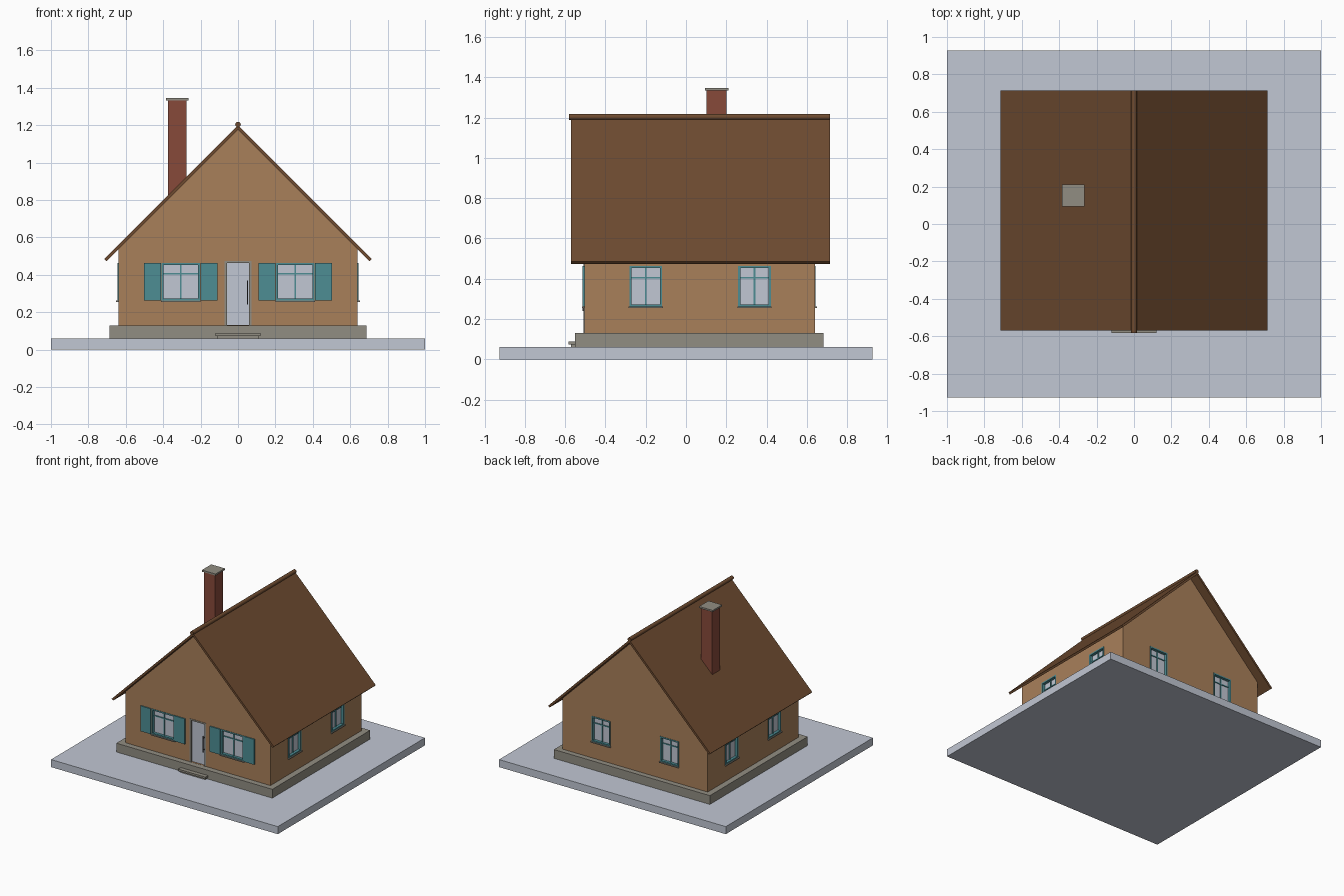
import bpy, bmesh, math
from mathutils import Matrix

if "Cube" in bpy.data.objects:
    bpy.data.objects.remove(bpy.data.objects["Cube"])


def material(name, rgb):
    m = bpy.data.materials.new(name)
    lin = [((c / 255 + 0.055) / 1.055) ** 2.4 for c in rgb]
    m.diffuse_color = (*lin, 1)
    m.use_nodes = True
    m.node_tree.nodes["Principled BSDF"].inputs["Base Color"].default_value = m.diffuse_color
    return m


PLASTER = material("tan plaster", (169, 128, 90))
ROOF = material("brown roof", (110, 75, 48))
PALE = material("pale grey", (193, 199, 211))
STONE = material("grey stone", (145, 141, 130))
BRICK = material("red brick", (135, 74, 58))
TEAL = material("teal paint", (77, 141, 148))
DARK = material("dark metal", (70, 72, 74))


def finish(name, bm, mat, angle=0):
    bmesh.ops.rotate(bm, verts=bm.verts, matrix=Matrix.Rotation(math.radians(angle), 3, 'Z'))
    bmesh.ops.recalc_face_normals(bm, faces=bm.faces)
    me = bpy.data.meshes.new(name)
    bm.to_mesh(me)
    bm.free()
    me.materials.append(mat)
    ob = bpy.data.objects.new(name, me)
    bpy.context.collection.objects.link(ob)
    return ob


def boxes(name, mat, spans, angle=0):
    """One object made of boxes given as x0, x1, y0, y1, z0, z1."""
    bm = bmesh.new()
    for x0, x1, y0, y1, z0, z1 in spans:
        m = Matrix.Translation(((x0 + x1) / 2, (y0 + y1) / 2, (z0 + z1) / 2))
        m = m @ Matrix.Diagonal((x1 - x0, y1 - y0, z1 - z0, 1))
        bmesh.ops.create_cube(bm, size=1, matrix=m)
    return finish(name, bm, mat, angle)


def extrude_y(name, mat, profile, y0, y1):
    """Sweep an x-z outline from y0 to y1."""
    bm = bmesh.new()
    f = bm.faces.new([bm.verts.new((x, y0, z)) for x, z in profile])
    r = bmesh.ops.extrude_face_region(bm, geom=[f])
    moved = [v for v in r["geom"] if isinstance(v, bmesh.types.BMVert)]
    bmesh.ops.translate(bm, verts=moved, vec=(0, y1 - y0, 0))
    return finish(name, bm, mat)


# ground slab, plinth and front step
boxes("ground_slab", PALE, [(-1, 1, -0.927, 0.927, 0, 0.06)])
boxes("plinth", STONE, [(-0.688, 0.688, -0.55, 0.682, 0.055, 0.13)])
boxes("front_step", STONE, [(-0.12, 0.12, -0.583, -0.545, 0.073, 0.088),
                            (-0.11, 0.11, -0.57, -0.545, 0.055, 0.075)])

# gabled walls
walls = extrude_y("walls", PLASTER,
                  [(-0.64, 0.12), (0.64, 0.12), (0.64, 0.535), (0, 1.175), (-0.64, 0.535)],
                  -0.505, 0.64)

# roof: two slopes as one bent sheet, plus a round ridge
extrude_y("roof", ROOF, [(-0.715, 0.485), (0, 1.2), (0.715, 0.485),
                         (0.703, 0.473), (0, 1.176), (-0.703, 0.473)], -0.57, 0.715)
bm = bmesh.new()
bmesh.ops.create_cone(bm, cap_ends=True, segments=16, radius1=0.015, radius2=0.015, depth=1.297,
                      matrix=Matrix.Translation((0, 0.0665, 1.203)) @ Matrix.Rotation(math.pi / 2, 4, 'X'))
ridge = finish("ridge_cap", bm, ROOF)
bpy.context.view_layer.objects.active = ridge
ridge.select_set(True)
bpy.ops.object.shade_smooth_by_angle()
ridge.select_set(False)

# chimney
boxes("chimney", BRICK, [(-0.373, -0.275, 0.102, 0.202, 0.75, 1.335)])
boxes("chimney_cap", STONE, [(-0.384, -0.264, 0.094, 0.212, 1.333, 1.346)])

cutters = []
RECESS = 0.025


def cut(u0, u1, wall, z0, z1, angle):
    c = boxes("opening_cutter", PLASTER, [(u0, u1, -wall - 0.02, -wall + RECESS, z0, z1)], angle)
    c.hide_render = True
    cutters.append(c)


def window(side, u, width, wall, angle):
    """Recessed window centred at u on the wall facing the given angle."""
    a, b, z0, z1, t = u - width / 2, u + width / 2, 0.262, 0.464, 0.011
    cut(a, b, wall, z0, z1, angle)
    back, front = -wall + RECESS + 0.004, -wall - 0.003
    boxes(side + "_window_frame", TEAL, [
        (a, a + t, front, back, z0, z1), (b - t, b, front, back, z0, z1),
        (a + t, b - t, front, back, z0, z0 + t), (a + t, b - t, front, back, z1 - t, z1),
        (u - 0.004, u + 0.004, -wall + 0.012, back, z0 + t, z1 - t),
        (a + t, b - t, -wall + 0.013, back, 0.401, 0.409)], angle)
    boxes(side + "_window_glass", PALE,
          [(a + t, b - t, -wall + 0.019, back, z0 + t, z1 - t)], angle)
    boxes(side + "_window_sill", STONE,
          [(a - 0.004, b + 0.004, -wall - 0.011, -wall + 0.01, 0.255, 0.263)], angle)


# windows on all four walls
for s in (-1, 1):
    window("front", 0.306 * s, 0.205, 0.505, 0)
    window("back", 0.302 * s, 0.165, 0.64, 180)
for y in (-0.2, 0.34):
    window("right", y, 0.162, 0.64, 90)
    window("left", -y, 0.162, 0.64, -90)

# shutters either side of the front windows
for s in (-1, 1):
    for u in (0.155, 0.457):
        boxes("shutter", TEAL, [(s * u - 0.045, s * u + 0.045, -0.514, -0.504, 0.262, 0.464)])

# front door: frame, pale panel, tall handle
cut(-0.072, 0.072, 0.505, 0.131, 0.475, 0)
boxes("door_frame", STONE, [(-0.072, -0.06, -0.508, -0.477, 0.13, 0.475),
                            (0.06, 0.072, -0.508, -0.477, 0.13, 0.475),
                            (-0.06, 0.06, -0.508, -0.477, 0.463, 0.475)])
boxes("door", PALE, [(-0.06, 0.06, -0.492, -0.477, 0.13, 0.463)])
boxes("door_handle", DARK, [(0.047, 0.053, -0.514, -0.508, 0.24, 0.37),
                            (0.048, 0.052, -0.509, -0.49, 0.255, 0.26),
                            (0.048, 0.052, -0.509, -0.49, 0.35, 0.355)])

# cut the openings into the walls
bpy.context.view_layer.objects.active = walls
for c in cutters:
    mod = walls.modifiers.new("opening", 'BOOLEAN')
    mod.operation = 'DIFFERENCE'
    mod.solver = 'EXACT'
    mod.object = c
    bpy.ops.object.modifier_apply(modifier=mod.name)
    bpy.data.objects.remove(c)
